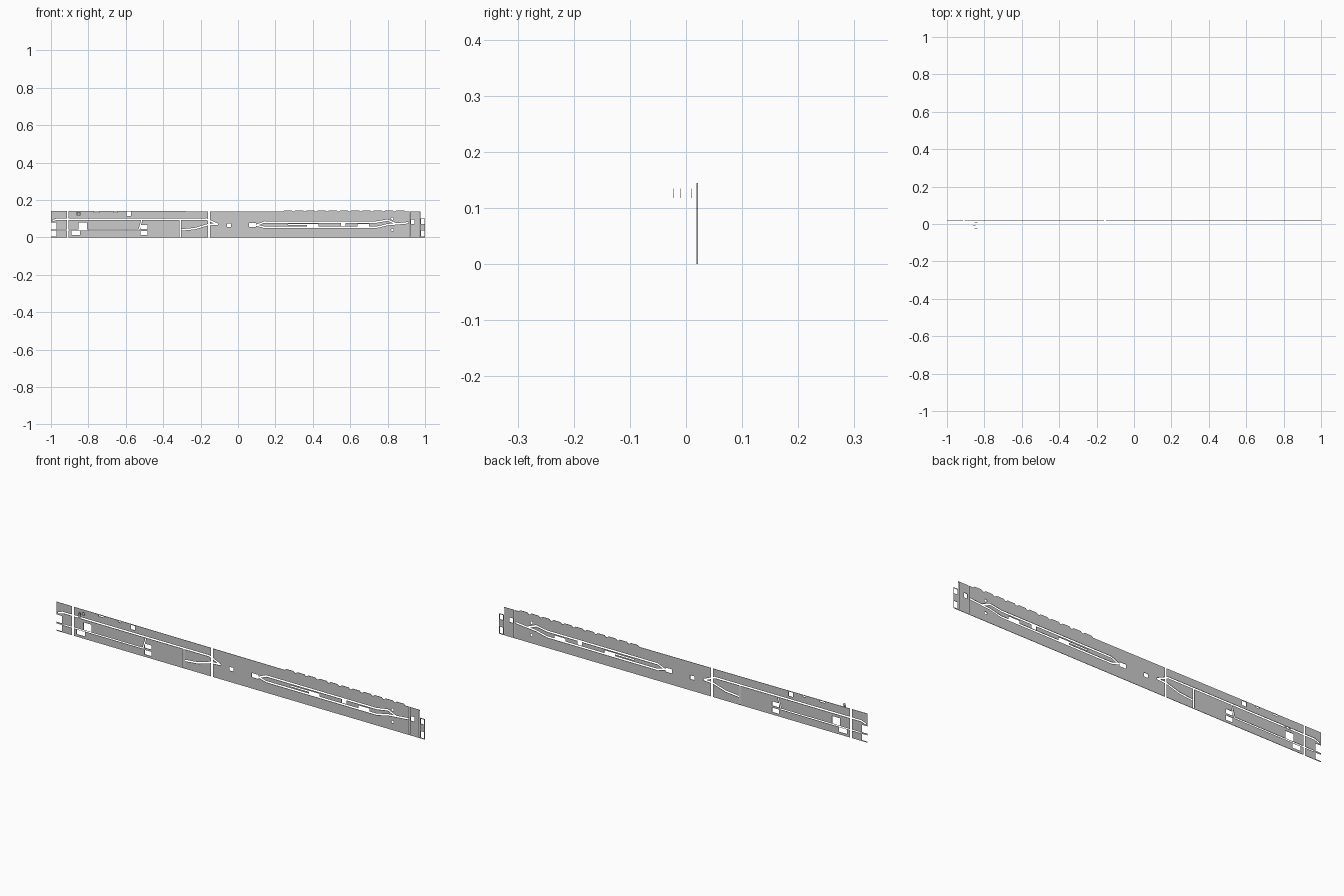
import bpy, bmesh, math
from mathutils import Vector

Y0, Y1 = 0.0190, 0.0210      # front and back of the thin sheet


def prism(bm, pts, y0, y1):
    """Extrude an x-z outline between two y planes."""
    a = [bm.verts.new((x, y0, z)) for x, z in pts]
    b = [bm.verts.new((x, y1, z)) for x, z in pts]
    bm.faces.new(a)
    bm.faces.new(b[::-1])
    n = len(pts)
    for i in range(n):
        j = (i + 1) % n
        bm.faces.new((a[j], a[i], b[i], b[j]))


def rect(x0, z0, x1, z1):
    return [(x0, z0), (x1, z0), (x1, z1), (x0, z1)]


def finish(bm, name):
    bmesh.ops.recalc_face_normals(bm, faces=bm.faces)
    me = bpy.data.meshes.new(name)
    bm.to_mesh(me)
    bm.free()
    ob = bpy.data.objects.new(name, me)
    bpy.context.collection.objects.link(ob)
    return ob


# Long wall sheet, with a notched top edge on the right half
outline = [(-1, 0), (1, 0), (1, 0.10), (0.975, 0.10), (0.975, 0.138), (0.91, 0.138)]
bumps = []
for k in range(11):
    x = 0.24 + 0.06 * k
    bumps += [(x, 0.138), (x + 0.008, 0.145), (x + 0.046, 0.145), (x + 0.054, 0.138)]
outline += bumps[::-1] + [(-1, 0.142)]
bm = bmesh.new()
prism(bm, outline, Y0, Y1)
wall = finish(bm, "wall_sheet")

# Openings: (x0, z0, x1, z1)
openings = [
    (-1.01, 0.043, -0.97, 0.080), (-1.01, 0.004, -0.97, 0.036),
    (-0.852, 0.043, -0.808, 0.080), (-0.89, 0.012, -0.845, 0.035),
    (-0.52, 0.044, -0.483, 0.065), (-0.52, 0.012, -0.483, 0.034),
    (-0.595, 0.115, -0.572, 0.137), (-0.77, 0.132, -0.74, 0.138),
    (-0.665, 0.132, -0.645, 0.138),
    (-0.06, 0.055, -0.037, 0.074), (0.06, 0.055, 0.097, 0.076),
    (0.37, 0.055, 0.43, 0.072), (0.55, 0.060, 0.575, 0.078), (0.64, 0.055, 0.70, 0.072),
    (0.925, 0.072, 0.945, 0.095),
    (0.978, 0.072, 0.998, 0.097), (0.978, 0.004, 0.998, 0.036),
]
# Slots that follow a path: (width, points)
slots = [
    (0.010, [(-0.91, -0.01), (-0.91, 0.16)]),
    (0.010, [(-0.155, -0.01), (-0.155, 0.16)]),
    (0.007, [(-0.308, 0.005), (-0.308, 0.097)]),
    (0.004, [(0.918, 0.005), (0.918, 0.16)]),
    (0.004, [(0.972, 0.005), (0.972, 0.133)]),
    (0.008, [(-0.99, 0.09), (-0.965, 0.098), (-0.17, 0.098), (-0.11, 0.071)]),
    (0.006, [(-0.96, 0.039), (-0.53, 0.039), (-0.515, 0.09)]),
    (0.008, [(-0.30, 0.040), (-0.23, 0.047), (-0.16, 0.068), (-0.11, 0.071)]),
    (0.008, [(0.10, 0.065), (0.14, 0.082), (0.74, 0.082), (0.80, 0.092), (0.84, 0.075)]),
    (0.008, [(0.10, 0.065), (0.14, 0.054), (0.74, 0.054), (0.80, 0.068), (0.91, 0.078)]),
    (0.006, [(0.27, 0.068), (0.38, 0.068)]),
]

bm = bmesh.new()
for o in openings:
    prism(bm, rect(*o), 0.01, 0.03)
for i, (w, path) in enumerate(slots):
    for p, q in zip(path, path[1:]):
        p, q = Vector(p), Vector(q)
        d = (q - p).normalized()
        n = Vector((-d.y, d.x)) * w / 2
        p, q = p - d * w * 0.3, q + d * w * 0.3
        prism(bm, [tuple(v) for v in (p - n, q - n, q + n, p + n)], 0.0101, 0.0299)
# Small round holes near the right end
for z in (0.10, 0.04):
    prism(bm, [(0.825 + 0.007 * math.cos(t * math.tau / 8), z + 0.007 * math.sin(t * math.tau / 8))
               for t in range(8)], 0.01, 0.03)
cutter = finish(bm, "opening_cutter")
cutter.hide_render = True

mod = wall.modifiers.new("openings", 'BOOLEAN')
mod.operation = 'DIFFERENCE'
mod.solver = 'EXACT'
mod.use_self = True
mod.object = cutter
bpy.context.view_layer.objects.active = wall
wall.select_set(True)
bpy.ops.object.modifier_apply(modifier=mod.name)
bpy.data.objects.remove(cutter, do_unlink=True)

# Four small upright tags standing in front of the left end
for i, (x, y) in enumerate([(-0.845, -0.0225), (-0.855, -0.009), (-0.86, 0.0), (-0.845, 0.009)]):
    bm = bmesh.new()
    prism(bm, [(x - 0.004, 0.118), (x + 0.004, 0.118), (x + 0.007, 0.127),
               (x + 0.004, 0.135), (x - 0.004, 0.135), (x - 0.007, 0.127)], y - 0.0004, y + 0.0004)
    finish(bm, f"upright_tag_{i + 1}")
